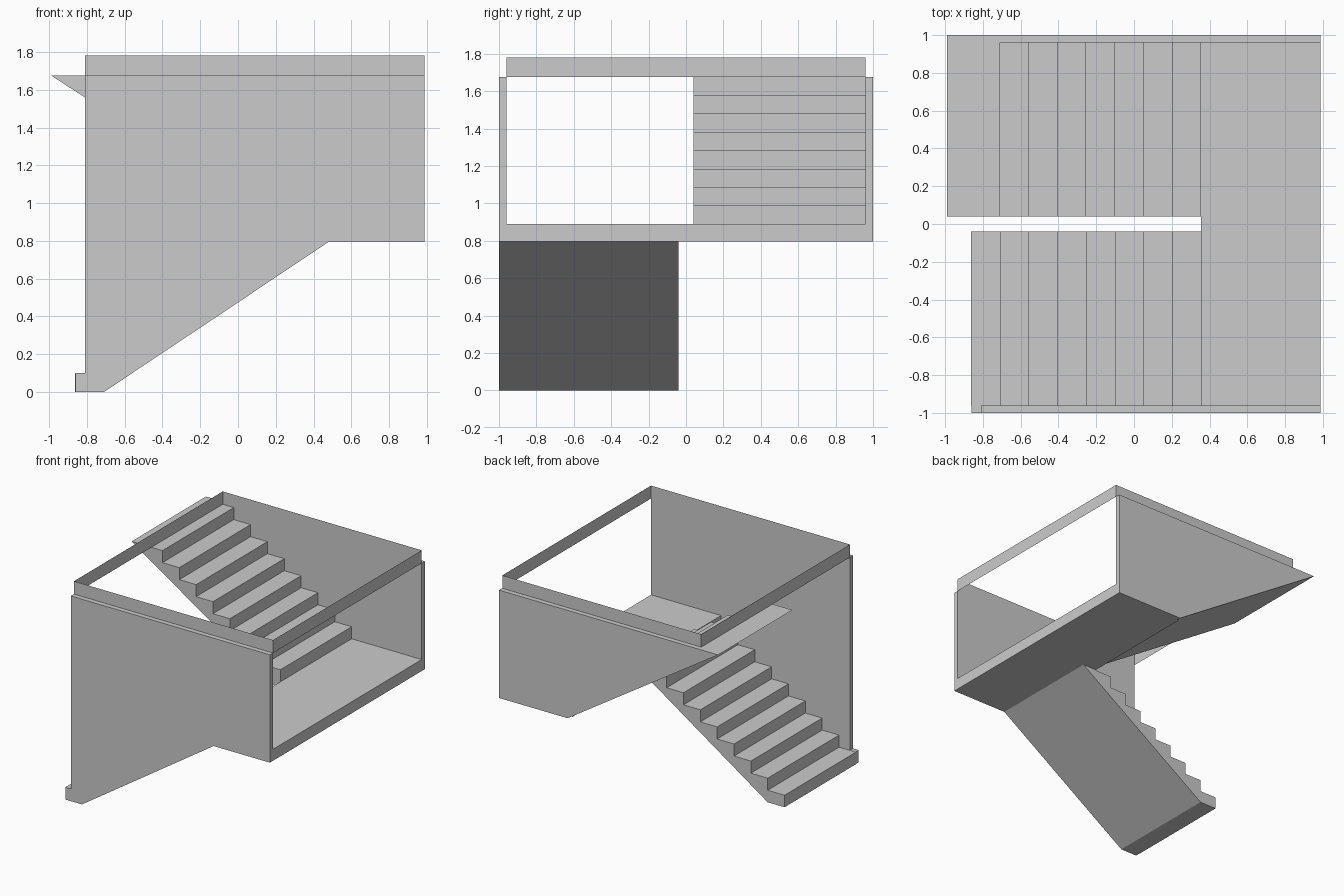
import bpy

if "Cube" in bpy.data.objects:
    bpy.data.objects.remove(bpy.data.objects["Cube"])

RUN, RISE = 0.1522, 0.0988          # tread depth and riser height
X_LAND, X_END = 0.355, 0.988        # landing extent
Z_SOFFIT, Z_LAND, Z_TOP = 0.795, 0.889, 1.676
X_WALL = -0.81


def make(name, verts, faces):
    mesh = bpy.data.meshes.new(name)
    mesh.from_pydata(verts, [], faces)
    mesh.update()
    ob = bpy.data.objects.new(name, mesh)
    bpy.context.collection.objects.link(ob)
    return ob


def extrude_y(name, profile, y0, y1, caps=(True, True)):
    """Prism from a counter-clockwise (x, z) profile; y0 < y1."""
    n = len(profile)
    verts = [(x, y, z) for y in (y0, y1) for x, z in profile]
    faces = [(i, i + n, (i + 1) % n + n, (i + 1) % n) for i in range(n)]
    if caps[0]:
        faces.append(tuple(range(n)))
    if caps[1]:
        faces.append(tuple(reversed(range(n, 2 * n))))
    return make(name, verts, faces)


# lower flight: soffit, then steps descending from the landing
lower = [(-0.71, 0), (0.48, Z_SOFFIT), (X_LAND, Z_SOFFIT)]
for i in range(8):
    x, z = X_LAND - i * RUN, Z_LAND - (i + 1) * RISE
    lower += [(x, z), (x - RUN, z)]
lower.append((X_LAND - 8 * RUN, 0))
extrude_y("lower_flight", lower, -0.96, -0.04, (False, True))

# upper flight: soffit, then steps climbing away from the landing
rise_up = (Z_TOP - Z_LAND) / 8
upper = [(-0.99, Z_TOP), (0.37, Z_SOFFIT), (X_LAND, Z_LAND)]
for i in range(8):
    z = Z_LAND + (i + 1) * rise_up
    x = X_LAND - i * RUN
    upper.append((x, z))
    if i < 7:
        upper.append((x - RUN, z))
extrude_y("upper_flight", upper, 0.04, 0.96, (True, False))

# half landing between the two flights
extrude_y("landing", [(X_LAND, Z_SOFFIT), (X_END, Z_SOFFIT),
                      (X_END, Z_LAND), (X_LAND, Z_LAND)],
          -0.96, 0.96, (False, False))

# side walls following the soffit of each flight
extrude_y("front_wall", [(-0.86, 0), (-0.71, 0), (0.48, Z_SOFFIT),
                         (X_END, Z_SOFFIT), (X_END, Z_TOP), (X_WALL, Z_TOP),
                         (X_WALL, 0.1), (-0.86, 0.1)], -1, -0.96)
extrude_y("back_wall", [(-0.99, Z_TOP), (0.37, Z_SOFFIT), (X_END, Z_SOFFIT),
                        (X_END, Z_TOP)], 0.96, 1)

# thin rim band around the stairwell opening
corners = [(X_WALL, -0.96), (X_END, -0.96), (X_END, 0.96), (X_WALL, 0.96)]
make("opening_rim", [(x, y, z) for z in (Z_TOP, 1.781) for x, y in corners],
     [(i, (i + 1) % 4, (i + 1) % 4 + 4, i + 4) for i in range(4)])
